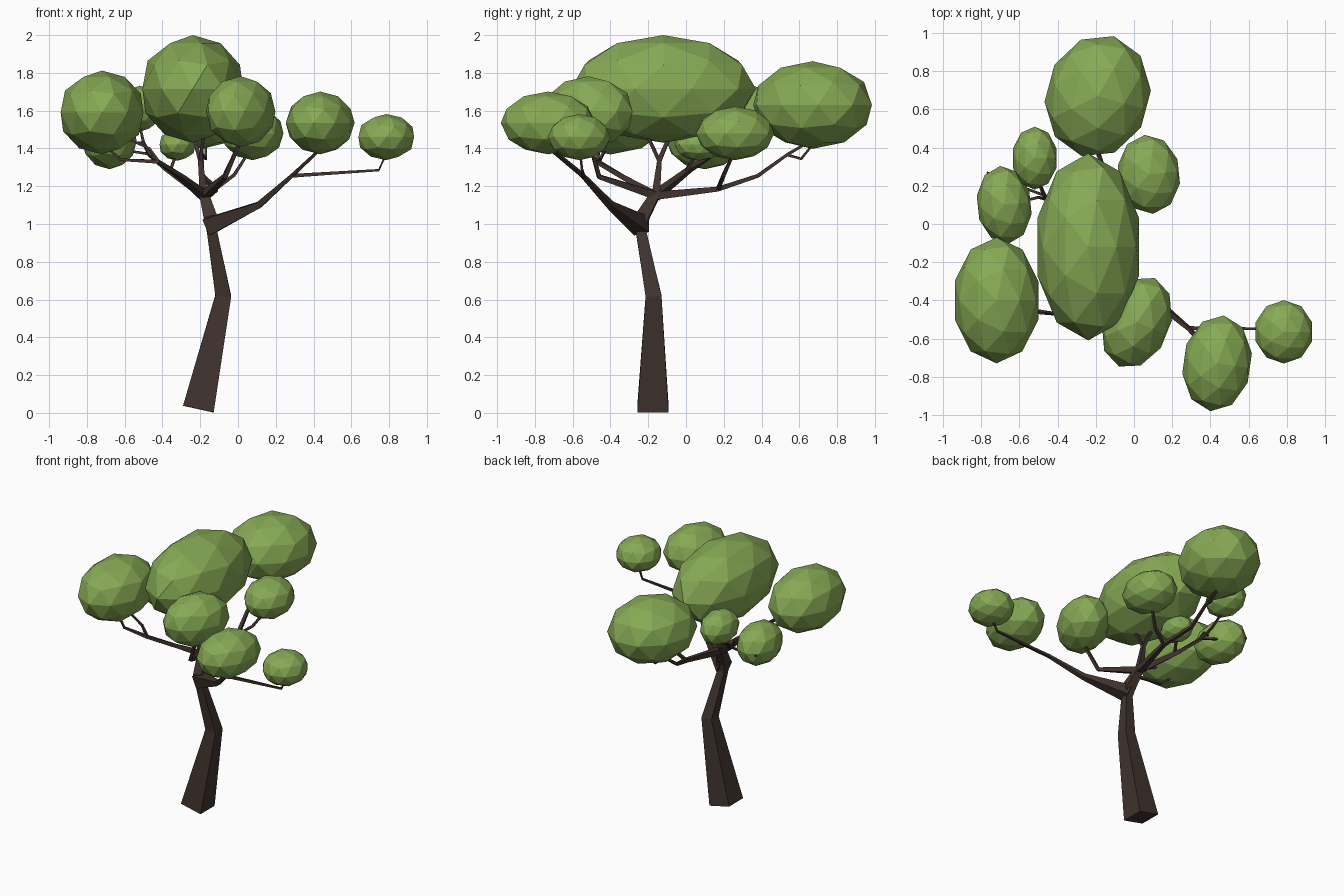
import bpy, bmesh, math
from mathutils import Vector

if "Cube" in bpy.data.objects:
    bpy.data.objects.remove(bpy.data.objects["Cube"])


def material(name, rgb):
    m = bpy.data.materials.new(name)
    m.diffuse_color = (*rgb, 1)
    m.use_nodes = True
    m.node_tree.nodes["Principled BSDF"].inputs["Base Color"].default_value = m.diffuse_color
    return m


bark = material("dark_bark", (0.052, 0.034, 0.027))
leaf = material("leaf_green", (0.24, 0.40, 0.09))


def limb(name, pts):
    """Square tapered limb through (x, y, z, half width) points."""
    bm = bmesh.new()
    vs = [Vector(p[:3]) for p in pts]
    rings = []
    for i, p in enumerate(vs):
        d = (vs[min(i + 1, len(vs) - 1)] - vs[max(i - 1, 0)]).normalized()
        ref = Vector((0, 1, 0)) if abs(d.y) < 0.7 else Vector((1, 0, 0))
        if abs(d.y) < 0.7:
            v = (ref - d * ref.dot(d)).normalized()
            u = v.cross(d)
        else:
            u = (ref - d * ref.dot(d)).normalized()
            v = d.cross(u)
        h = pts[i][3]
        rings.append([bm.verts.new(p + u * a * h + v * b * h)
                      for a, b in ((-1, -1), (1, -1), (1, 1), (-1, 1))])
    for r, s in zip(rings, rings[1:]):
        # start at the nearest corner so neighbouring rings do not twist
        k = min(range(4), key=lambda n: sum(
            ((s[(j + n) % 4].co - r[j].co).length for j in range(4))))
        s[:] = s[k:] + s[:k]
        for j in range(4):
            n = (j + 1) % 4
            bm.faces.new((r[j], r[n], s[n], s[j]))
    bm.faces.new(rings[0][::-1])
    bm.faces.new(rings[-1])
    bmesh.ops.recalc_face_normals(bm, faces=bm.faces)
    me = bpy.data.meshes.new(name)
    bm.to_mesh(me)
    bm.free()
    me.materials.append(bark)
    bpy.context.collection.objects.link(bpy.data.objects.new(name, me))


def clump(name, centre, radii, yaw=0):
    """Faceted leaf ellipsoid."""
    bpy.ops.mesh.primitive_ico_sphere_add(
        subdivisions=2, radius=1, location=centre, rotation=(0, 0, math.radians(yaw)))
    o = bpy.context.object
    o.name = name
    o.scale = radii
    o.data.materials.append(leaf)


# Trunk and its main fork
limb("trunk", [(-.21, -.175, .02, .083), (-.078, -.172, .62, .042), (-.138, -.238, .96, .027),
               (-.145, -.235, 1.03, .036), (-.18, -.16, 1.16, .024)])
limb("right_bough", [(-.15, -.235, .99, .045), (.11, -.40, 1.10, .017),
                     (.29, -.55, 1.26, .010), (.44, -.72, 1.40, .008)])
limb("right_twig", [(.28, -.545, 1.255, .010), (.745, -.55, 1.285, .006), (.785, -.56, 1.37, .006)])

# Boughs from the upper fork
F = (-.18, -.16, 1.15, .022)
limb("back_bough", [F, (-.12, .17, 1.185, .013), (-.19, .38, 1.255, .010),
                    (-.19, .54, 1.37, .008), (-.19, .66, 1.44, .007)])
limb("back_spur", [(-.19, .54, 1.365, .008), (-.17, .61, 1.345, .007), (-.17, .67, 1.42, .006)])
limb("back_right_twig", [(-.12, .17, 1.185, .010), (-.02, .20, 1.26, .009), (.05, .25, 1.37, .007)])
limb("front_bough", [F, (-.07, -.46, 1.25, .012), (.01, -.51, 1.43, .009)])
limb("left_front_bough", [F, (-.29, -.32, 1.24, .014), (-.42, -.47, 1.33, .010),
                          (-.62, -.455, 1.34, .007), (-.70, -.42, 1.41, .006)])
limb("left_front_twig", [(-.42, -.47, 1.33, .009), (-.47, -.46, 1.40, .007), (-.58, -.44, 1.45, .006)])
limb("left_bough", [F, (-.38, .02, 1.29, .013), (-.47, .15, 1.37, .009),
                    (-.50, .22, 1.43, .007), (-.52, .31, 1.52, .006)])
limb("left_twig", [(-.46, .13, 1.36, .008), (-.50, .14, 1.43, .007), (-.62, .11, 1.43, .006)])
limb("left_tip", [(-.47, .15, 1.37, .007), (-.66, .22, 1.40, .006), (-.77, .27, 1.43, .005)])
limb("inner_twig", [(-.36, .0, 1.28, .009), (-.32, .07, 1.39, .006)])
limb("crown_bough", [F, (-.20, -.14, 1.34, .012), (-.24, -.08, 1.48, .009)])
limb("crown_twig", [(-.20, -.14, 1.33, .010), (-.18, -.21, 1.48, .008)])

# Leaf clumps
clump("crown_leaves", (-.24, -.12, 1.715), (.28, .49, .285))
clump("back_leaves", (-.19, .67, 1.63), (.275, .325, .232), -15)
clump("left_front_leaves", (-.72, -.40, 1.59), (.23, .33, .222))
clump("front_leaves", (.015, -.515, 1.595), (.175, .25, .187), -22)
clump("right_front_leaves", (.435, -.73, 1.535), (.182, .253, .166), -8)
clump("far_right_leaves", (.785, -.565, 1.46), (.155, .166, .122))
clump("back_right_leaves", (.078, .26, 1.48), (.165, .208, .142), 6)
clump("left_back_leaves", (-.52, .345, 1.61), (.12, .165, .122))
clump("left_leaves", (-.68, .10, 1.44), (.145, .205, .15), 6)
clump("inner_leaves", (-.32, .07, 1.42), (.10, .13, .085))
